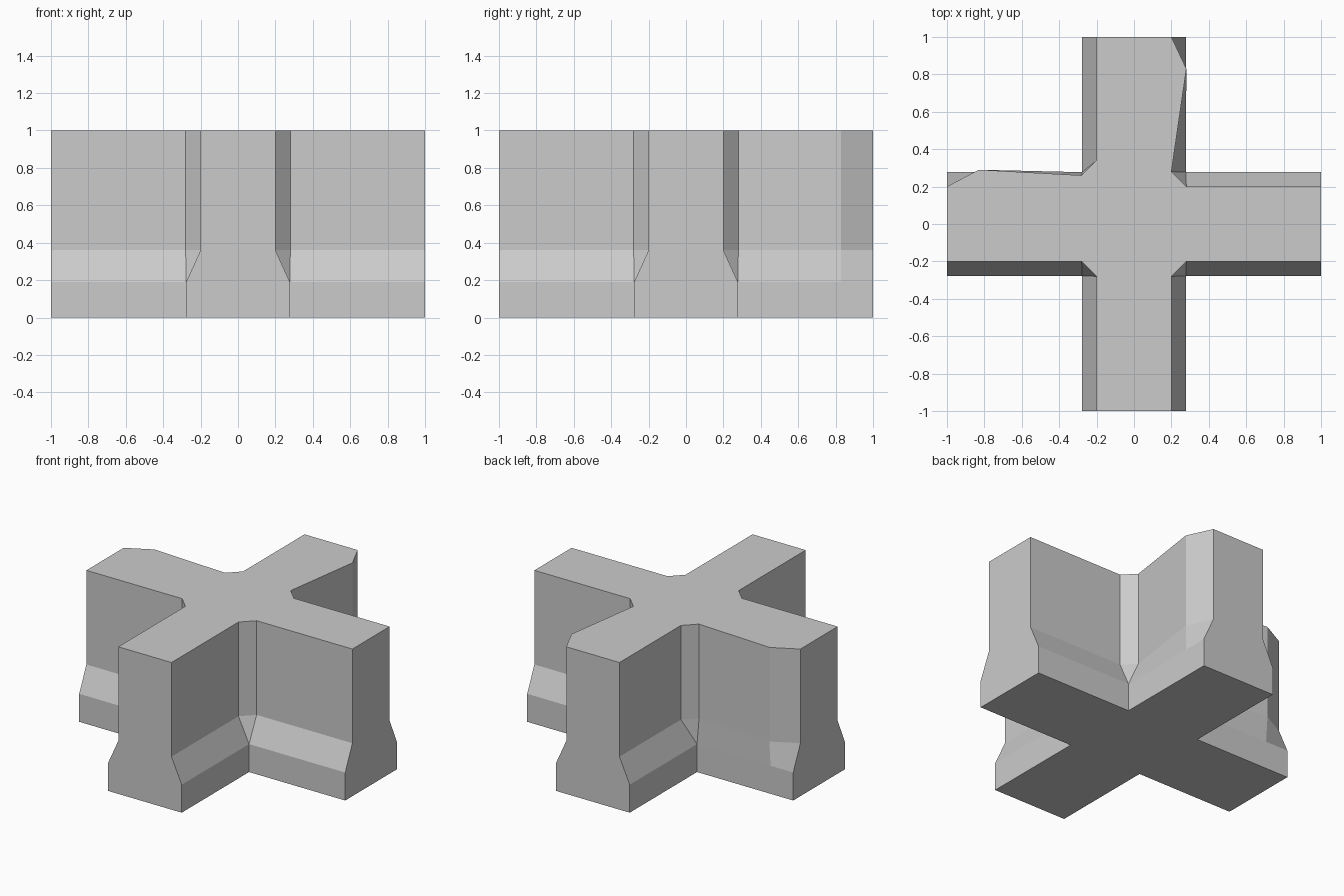
import bpy
import bmesh
from mathutils import Matrix

cube = bpy.data.objects.get("Cube")
if cube:
    bpy.data.objects.remove(cube, do_unlink=True)

grey = bpy.data.materials.new("stone grey")
grey.use_nodes = True
colour = (0.6, 0.6, 0.6, 1)
grey.diffuse_color = colour
grey.node_tree.nodes["Principled BSDF"].inputs["Base Color"].default_value = colour

FOOT, WALL, INNER = 0.277, 0.2, 0.28   # half widths of foot and wall, chamfer start


def quadrant(near=(WALL, -INNER), far=(INNER, -WALL), bulge=None):
    """Matching wall and foot outlines of one inner corner between two arms."""
    wall = [(WALL, -1), near, far, (1, -WALL)]
    foot = [(FOOT, -1), (FOOT, -FOOT), (FOOT, -FOOT), (1, -FOOT)]
    if bulge:
        wall.insert(3, bulge)
        foot.insert(3, (bulge[0], -FOOT))
    return wall, foot


# Four corners, counterclockwise from the front; the back two bulge outwards
corners = [
    quadrant(),
    quadrant(bulge=(0.83, -0.28)),
    quadrant((WALL, -0.34), (INNER, -0.26), (0.83, -0.29)),
    quadrant(),
]
wall_ring, foot_ring = [], []
for k, (wall, foot) in enumerate(corners):
    for ring, points in ((wall_ring, wall), (foot_ring, foot)):
        for x, y in points:
            for _ in range(k):
                x, y = -y, x
            ring.append((x, y))

# Loft the foot, the sloping shoulder and the upright wall
bm = bmesh.new()
levels = [(foot_ring, 0), (foot_ring, 0.19), (wall_ring, 0.36), (wall_ring, 1)]
rings = [[bm.verts.new((x, y, z)) for x, y in ring] for ring, z in levels]
for low, high in zip(rings, rings[1:]):
    for i in range(len(low)):
        j = (i + 1) % len(low)
        bm.faces.new((low[i], low[j], high[j], high[i]))
bm.faces.new(rings[-1])
bm.faces.new(rings[0][::-1])
bmesh.ops.remove_doubles(bm, verts=bm.verts, dist=0.0001)
bmesh.ops.recalc_face_normals(bm, faces=bm.faces)

mesh = bpy.data.meshes.new("cross_wall")
bm.to_mesh(mesh)
bm.free()
mesh.materials.append(grey)
cross = bpy.data.objects.new("cross_wall", mesh)
bpy.context.collection.objects.link(cross)
